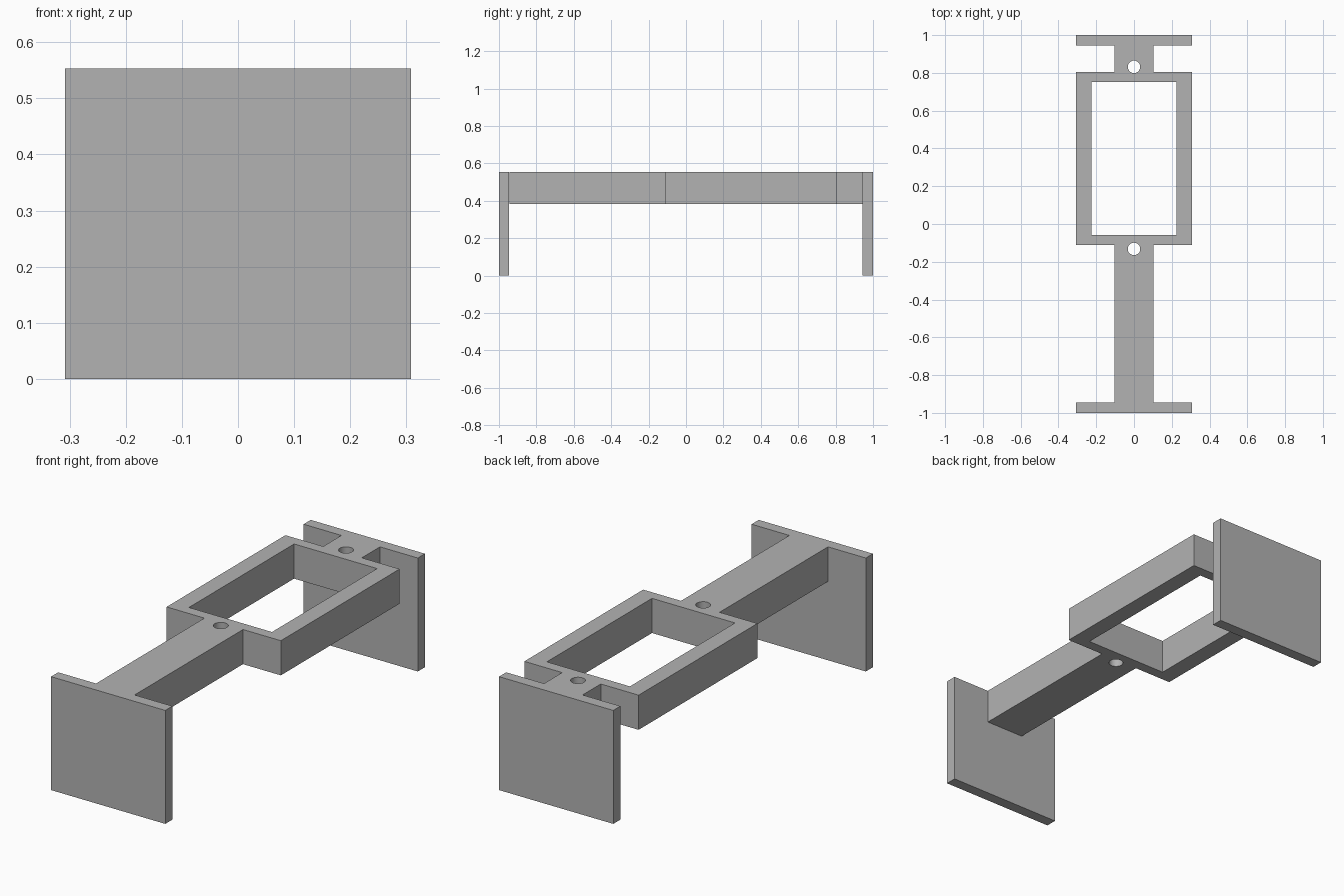
import bpy
import bmesh
from math import cos, sin, tau, radians

# Remove the default cube
cube = bpy.data.objects.get("Cube")
if cube:
    bpy.data.objects.remove(cube, do_unlink=True)

HALF_WIDTH = 0.308          # end plates and frame
RAIL = 0.104                # half width of the rail
TOP, UNDERSIDE = 0.553, 0.384
PLATE = 0.055               # end plate thickness
FRAME_FRONT, FRAME_BACK = -0.11, 0.805
INNER_X, INNER_FRONT, INNER_BACK = 0.224, -0.058, 0.752
HOLE_RADIUS = 0.033

grey = bpy.data.materials.new("plain grey")
grey.use_nodes = True
colour = (0.45, 0.45, 0.45, 1)
grey.diffuse_color = colour
grey.node_tree.nodes["Principled BSDF"].inputs["Base Color"].default_value = colour


def add_loop(curve, points):
    """Add a closed straight-sided outline to a flat curve."""
    spline = curve.splines.new("POLY")
    spline.points.add(len(points) - 1)
    for point, (x, y) in zip(spline.points, points):
        point.co = (x, y, 0, 1)
    spline.use_cyclic_u = True


def rectangle(x, y0, y1):
    return [(-x, y0), (x, y0), (x, y1), (-x, y1)]


def circle(y, radius, sides=32):
    return [(radius * cos(tau * i / sides), y + radius * sin(tau * i / sides))
            for i in range(sides)]


def end_plate(name, y):
    bpy.ops.mesh.primitive_cube_add(size=1, location=(0, y, TOP / 2))
    plate = bpy.context.object
    plate.name = name
    plate.scale = (2 * HALF_WIDTH, PLATE, TOP)
    bpy.ops.object.transform_apply(location=False, rotation=False, scale=True)
    plate.data.materials.append(grey)


# Rail and open frame, one outline with a window and two round holes
end = 1 - PLATE
right_side = [(RAIL, -end), (RAIL, FRAME_FRONT), (HALF_WIDTH, FRAME_FRONT),
              (HALF_WIDTH, FRAME_BACK), (RAIL, FRAME_BACK), (RAIL, end)]
outline = right_side + [(-x, y) for x, y in reversed(right_side)]
curve = bpy.data.curves.new("rail_and_frame", "CURVE")
curve.dimensions = "2D"
curve.fill_mode = "BOTH"
curve.extrude = (TOP - UNDERSIDE) / 2
add_loop(curve, outline)
add_loop(curve, rectangle(INNER_X, INNER_FRONT, INNER_BACK))
for hole_y in (-0.132, 0.832):
    add_loop(curve, circle(hole_y, HOLE_RADIUS))
body = bpy.data.objects.new("rail_and_frame", curve)
bpy.context.collection.objects.link(body)
body.location.z = (TOP + UNDERSIDE) / 2
bpy.ops.object.select_all(action="DESELECT")
body.select_set(True)
bpy.context.view_layer.objects.active = body
bpy.ops.object.convert(target="MESH")
body = bpy.context.object

# Weld the caps to the walls and merge the flat faces
bm = bmesh.new()
bm.from_mesh(body.data)
bmesh.ops.remove_doubles(bm, verts=bm.verts, dist=0.0001)
bmesh.ops.recalc_face_normals(bm, faces=bm.faces)
bm.to_mesh(body.data)
bm.free()
body.data.materials.clear()
body.data.materials.append(grey)
bpy.ops.object.shade_smooth_by_angle(angle=radians(30))

# Upright end plates
end_plate("front_plate", -1 + PLATE / 2)
end_plate("back_plate", 1 - PLATE / 2)
